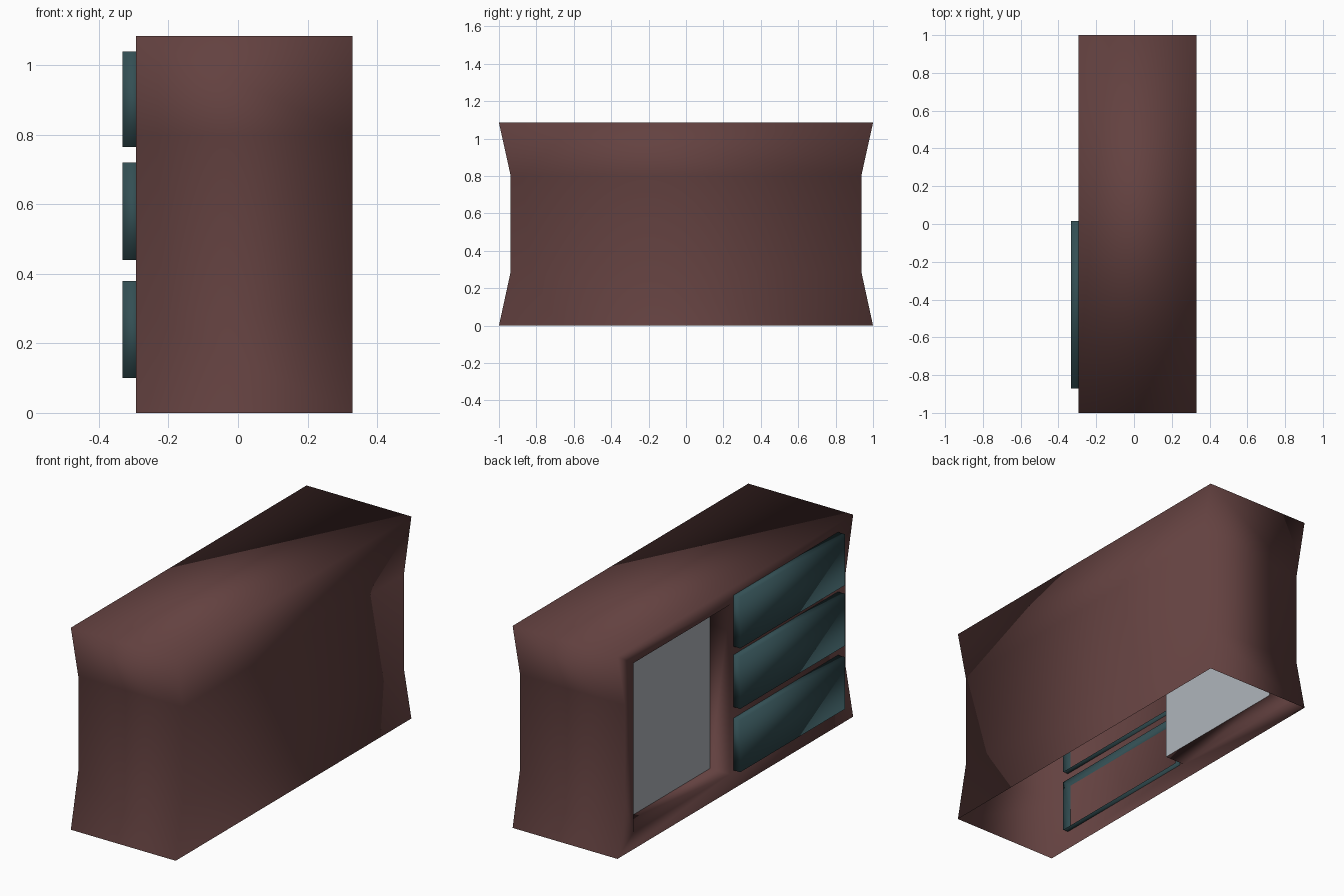
import bpy, bmesh
from mathutils import Vector

if "Cube" in bpy.data.objects:
    bpy.data.objects.remove(bpy.data.objects["Cube"])

def material(name, rgb):
    m = bpy.data.materials.new(name)
    m.diffuse_color = (*rgb, 1)
    m.use_nodes = True
    m.node_tree.nodes["Principled BSDF"].inputs["Base Color"].default_value = m.diffuse_color
    return m

maroon = material("maroon wood", (0.125, 0.053, 0.051))
teal = material("dark teal", (0.033, 0.078, 0.088))
pale = material("pale grey", (0.43, 0.46, 0.50))

def finish(name, bm, mat):
    me = bpy.data.meshes.new(name)
    bm.to_mesh(me)
    bm.free()
    ob = bpy.data.objects.new(name, me)
    bpy.context.collection.objects.link(ob)
    me.materials.append(mat)
    for p in me.polygons:
        p.use_smooth = True
    return ob

X0, X1 = -0.293, 0.33           # cabinet left and right planes
NICHE_X = -0.175                # back of the niche
NY0, NY1, NZ0, NZ1 = 0.045, 0.865, 0.09, 1.0

# Cabinet body: waisted end profile, open underneath
bm = bmesh.new()
levels = [(0, 1.0), (0.29, 0.937), (0.80, 0.937), (1.085, 1.0)]
outline = [(y, z) for z, y in levels] + [(-y, z) for z, y in reversed(levels)]
left = [bm.verts.new((X0, y, z)) for y, z in outline]
right = [bm.verts.new((X1, y, z)) for y, z in outline]
for i in range(7):
    bm.faces.new((left[i], left[i + 1], right[i + 1], right[i]))
for i in range(3):
    bm.faces.new((right[i], right[i + 1], right[6 - i], right[7 - i]))

# Niche walls
hole = [(NY0, NZ0), (NY1, NZ0), (NY1, NZ1), (NY0, NZ1)]
rim = [bm.verts.new((X0, y, z)) for y, z in hole]
back = [bm.verts.new((NICHE_X, y, z)) for y, z in hole]
for i in range(4):
    j = (i + 1) % 4
    bm.faces.new((rim[i], rim[j], back[j], back[i]))

# Drawer side wall with the niche opening
edges = []
for loop in (left, rim):
    for i, v in enumerate(loop):
        w = loop[(i + 1) % len(loop)]
        edges.append(bm.edges.get((v, w)) or bm.edges.new((v, w)))
bmesh.ops.triangle_fill(bm, edges=edges, use_beauty=True, normal=Vector((-1, 0, 0)))
bmesh.ops.recalc_face_normals(bm, faces=bm.faces)
finish("cabinet_body", bm, maroon)

# Niche back panel
bm = bmesh.new()
bm.faces.new([bm.verts.new((NICHE_X, y, z)) for y, z in reversed(hole)])
finish("niche_back_panel", bm, pale)

# Drawers: shallow fronts with a hollow back rim
for n, (z0, z1) in enumerate([(0.10, 0.38), (0.44, 0.72), (0.765, 1.04)]):
    bm = bmesh.new()
    bmesh.ops.create_cube(bm, size=1)
    for v in bm.verts:
        v.co = (-0.333 if v.co.x < 0 else -0.262,
                -0.872 if v.co.y < 0 else 0.015,
                z0 if v.co.z < 0 else z1)
    bm.normal_update()
    rear = max(bm.faces, key=lambda f: f.normal.x)
    bmesh.ops.inset_region(bm, faces=[rear], thickness=0.035)
    for v in rear.verts:
        v.co.x = -0.302
    finish("drawer_%d" % (n + 1), bm, teal)
